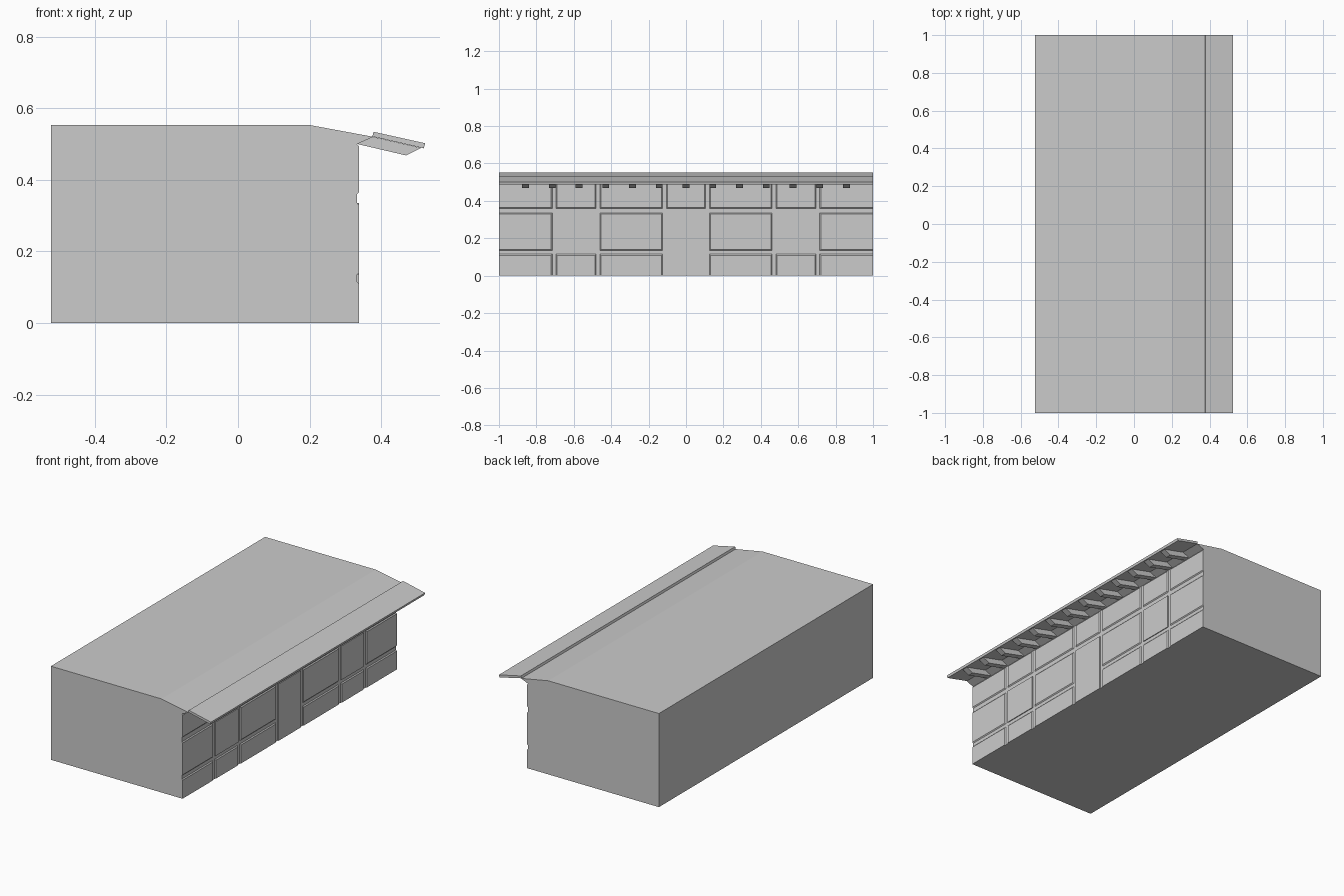
import bpy, bmesh

if "Cube" in bpy.data.objects:
    bpy.data.objects.remove(bpy.data.objects["Cube"])


def finish(name, bm):
    bmesh.ops.recalc_face_normals(bm, faces=bm.faces)
    mesh = bpy.data.meshes.new(name)
    bm.to_mesh(mesh)
    bm.free()
    obj = bpy.data.objects.new(name, mesh)
    bpy.context.collection.objects.link(obj)
    return obj


def add_prism(bm, profile, y0, y1):
    """Extrude an (x, z) profile along y."""
    face = bm.faces.new([bm.verts.new((x, y0, z)) for x, z in profile])
    ext = bmesh.ops.extrude_face_region(bm, geom=[face])["geom"]
    bmesh.ops.translate(bm, vec=(0, y1 - y0, 0),
                        verts=[v for v in ext if isinstance(v, bmesh.types.BMVert)])


def add_panel(bm, y0, y1, z0, z1, slope):
    """Shallow wall panel, tapered towards its face except at wall limits."""
    a0 = y0 + (slope if y0 > -1 else 0)
    a1 = y1 - (slope if y1 < 1 else 0)
    b0 = z0 + (slope if z0 > 0 else 0)
    b1 = z1 - slope
    back = [bm.verts.new((WALL, y, z)) for y, z in ((y0, z0), (y1, z0), (y1, z1), (y0, z1))]
    front = [bm.verts.new((FACE, y, z)) for y, z in ((a0, b0), (a1, b0), (a1, b1), (a0, b1))]
    bm.faces.new(front)
    for i in range(4):
        j = (i + 1) % 4
        bm.faces.new((back[i], back[j], front[j], front[i]))
    bm.faces.new(back[::-1])


WALL, FACE = 0.333, 0.338

# Main block with its sloping roof front
bm = bmesh.new()
add_prism(bm, [(-0.523, 0), (WALL, 0), (WALL, 0.5), (0.378, 0.52),
               (0.2, 0.553), (-0.523, 0.553)], -1, 1)
finish("house_body", bm)

# Thin overhanging eave sheet
bm = bmesh.new()
add_prism(bm, [(0.375, 0.521), (0.519, 0.488), (0.523, 0.502), (0.379, 0.534)], -1, 1)
finish("eave_sheet", bm)

# Rafter ends under the eave
bm = bmesh.new()
for i in range(-6, 7):
    y = i * 0.143
    add_prism(bm, [(WALL, 0.5), (0.47, 0.468), (0.512, 0.489), (0.377, 0.52)],
              y - 0.018, y + 0.018)
finish("rafters", bm)

# Plaster panels separated by shallow timber channels
rows = [(0, 0.115), (0.135, 0.335), (0.36, 0.499)]
columns = [(-1, -0.715), (-0.695, -0.48), (-0.46, -0.125)]
columns += [(-b, -a) for a, b in columns]
panels, windows = bmesh.new(), bmesh.new()
for y0, y1 in columns:
    for r, (z0, z1) in enumerate(rows):
        is_window = r == 1 and 0.4 < abs(y0 + y1) / 2 < 0.7
        add_panel(windows if is_window else panels, y0, y1, z0, z1,
                  0.0 if is_window else 0.006)
add_panel(panels, -0.105, 0.105, *rows[2], 0.006)
finish("wall_panels", panels)
finish("window_panels", windows)

# Door
bm = bmesh.new()
add_panel(bm, -0.105, 0.105, 0, 0.335, 0.0)
finish("door", bm)
